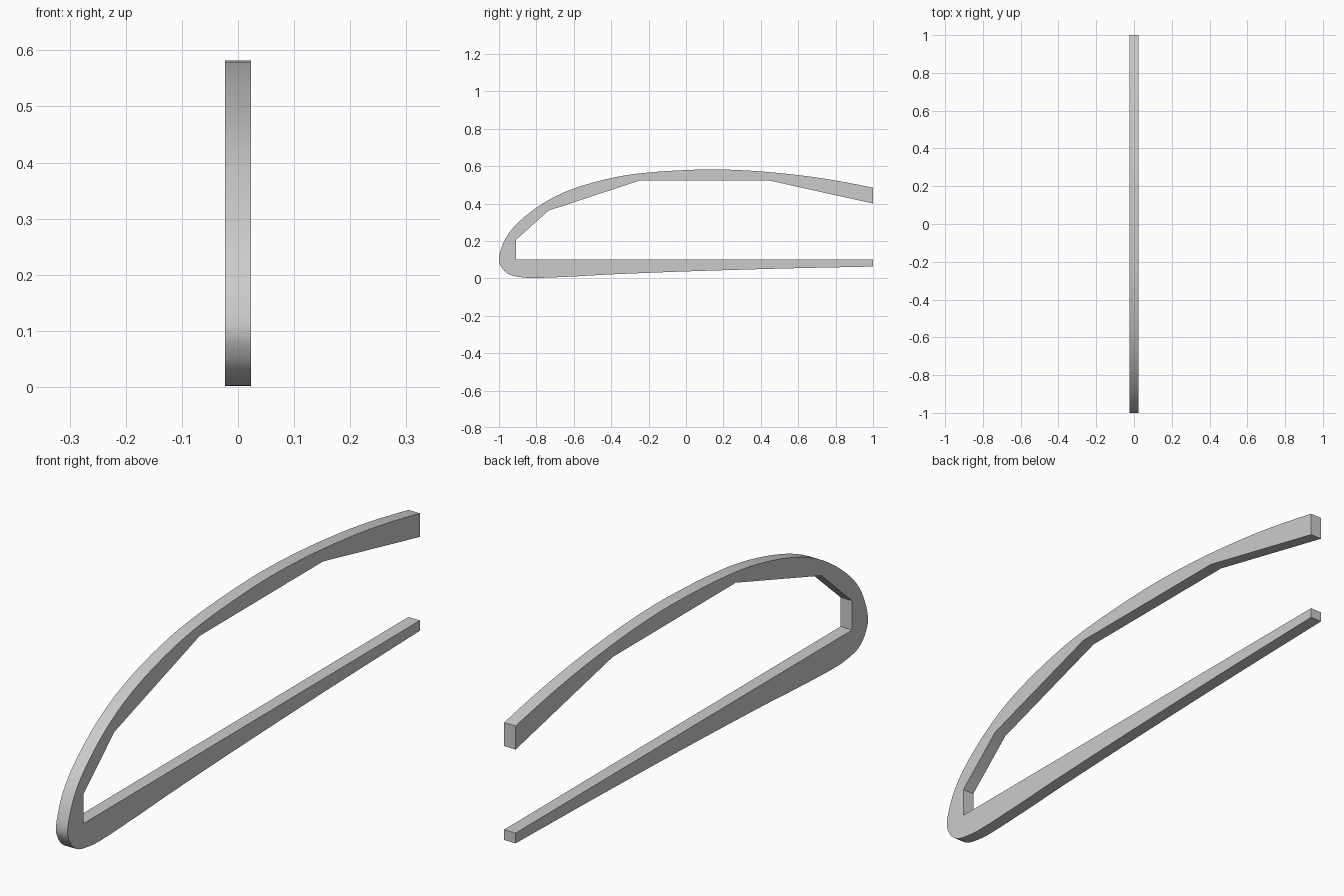
import bpy, bmesh
from mathutils import Vector

HALF_WIDTH = 0.023
STEPS = 5

cube = bpy.data.objects.get("Cube")
if cube:
    bpy.data.objects.remove(cube, do_unlink=True)


def smooth_path(points, steps):
    """Catmull-Rom curve through the given points."""
    pts = [Vector(p) for p in points]
    pts = [2 * pts[0] - pts[1]] + pts + [2 * pts[-1] - pts[-2]]
    path = []
    for a, b, c, d in zip(pts, pts[1:], pts[2:], pts[3:]):
        for i in range(steps):
            t = i / steps
            path.append(0.5 * (2 * b + (c - a) * t
                               + (2 * a - 5 * b + 4 * c - d) * t ** 2
                               + (3 * b - a - 3 * c + d) * t ** 3))
    return path + [pts[-2]]


# Outer skin line (y, z): upper rear edge, around the nose, lower rear edge
outer = smooth_path([
    (1, .485), (.8, .523), (.6, .552), (.35, .575), (.1, .582), (-.2, .566),
    (-.4, .536), (-.6, .48), (-.75, .41), (-.88, .314), (-.96, .222),
    (-1, .115), (-.985, .058), (-.945, .021), (-.88, .006), (-.8, .002),
    (-.6, .01), (-.4, .021), (0, .037), (.5, .052), (1, .063)], STEPS)

# Straight-sided inner cutout, lower rear edge back to upper rear edge
inner = [(1, .1), (-.91, .1), (-.91, .205), (-.735, .362),
         (-.25, .522), (.45, .522), (1, .4)]

# Rib: one flat profile extruded across its thickness
bm = bmesh.new()
profile = [bm.verts.new((-HALF_WIDTH, p[0], p[1])) for p in outer + inner]
face = bm.faces.new(profile)
side = bmesh.ops.extrude_face_region(bm, geom=[face])
moved = [g for g in side["geom"] if isinstance(g, bmesh.types.BMVert)]
bmesh.ops.translate(bm, verts=moved, vec=(2 * HALF_WIDTH, 0, 0))
bmesh.ops.recalc_face_normals(bm, faces=bm.faces)

mesh = bpy.data.meshes.new("wing_rib")
bm.to_mesh(mesh)
bm.free()
rib = bpy.data.objects.new("wing_rib", mesh)
bpy.context.collection.objects.link(rib)

# Plain grey finish
grey = bpy.data.materials.new("light_grey")
grey.use_nodes = True
colour = (0.6, 0.6, 0.6, 1)
grey.diffuse_color = colour
grey.node_tree.nodes["Principled BSDF"].inputs["Base Color"].default_value = colour
mesh.materials.append(grey)

bpy.context.view_layer.objects.active = rib
rib.select_set(True)
bpy.ops.object.shade_smooth_by_angle(angle=0.45)
